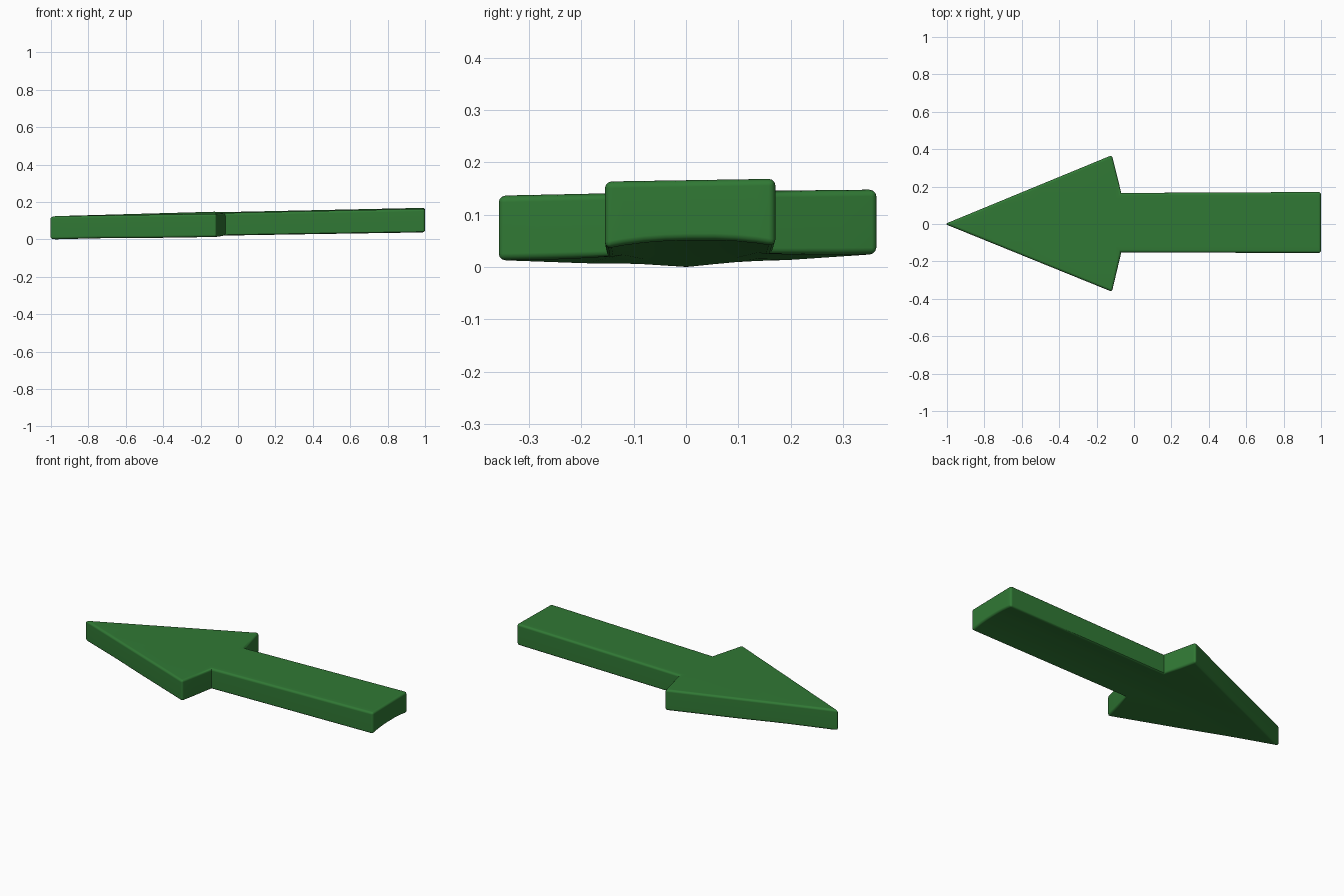
import bpy, bmesh

if "Cube" in bpy.data.objects:
    bpy.data.objects.remove(bpy.data.objects["Cube"])

OUTLINE = [(-1.011, 0), (-0.07, -0.152), (1.0, -0.155), (1.0, 0.17), (-0.07, 0.167)]
OUTLINE = [(-1.011, 0), (-0.118, -0.362), (-0.068, -0.152), (1.0, -0.155),
           (1.0, 0.171), (-0.068, 0.166), (-0.118, 0.368)]
THICK = 0.124

bm = bmesh.new()

# Arrow outline extruded to a slab
base = bm.faces.new([bm.verts.new((x, y, 0)) for x, y in OUTLINE])
ext = bmesh.ops.extrude_face_region(bm, geom=[base])
bmesh.ops.translate(bm, vec=(0, 0, THICK),
                    verts=[g for g in ext["geom"] if isinstance(g, bmesh.types.BMVert)])
bmesh.ops.recalc_face_normals(bm, faces=bm.faces)

# Soft edges, leaving the two inner notch corners crisp
edges = [e for e in bm.edges
         if not all(abs(v.co.x + 0.068) < 1e-4 for v in e.verts)]
bmesh.ops.bevel(bm, geom=edges, offset=0.013, segments=3, profile=0.5, affect='EDGES')


def cut(co, no):
    bmesh.ops.bisect_plane(bm, geom=bm.verts[:] + bm.edges[:] + bm.faces[:],
                           plane_co=co, plane_no=no)


# Lengthwise and cross cuts that carry the hollow underside
for y in (-0.12, -0.08, -0.04, 0.008, 0.056, 0.096, 0.136):
    cut((0, y, 0), (0, 1, 0))
for x in (-0.75, -0.5, -0.1, 0.4):
    cut((x, 0, 0), (1, 0, 0))

# Shallow arch underneath, then the slight tilt of the whole slab
for v in bm.verts:
    x, y, z = v.co
    if z < THICK / 2:
        arch = max(0, 1 - (abs(y - 0.008) / 0.163) ** 2.5)
        fade = min(1, max(0, (x + 0.95) / 0.85))
        v.co.z += 0.014 * arch * fade - 0.005 * max(0, x)
    v.co.z += 0.0195 + 0.0212 * x + 0.016 * y
low = min(v.co.z for v in bm.verts)
for v in bm.verts:
    v.co.z -= low

mesh = bpy.data.meshes.new("arrow")
bm.to_mesh(mesh)
bm.free()
arrow = bpy.data.objects.new("arrow", mesh)
bpy.context.collection.objects.link(arrow)

# Green finish and smooth shading
mat = bpy.data.materials.new("green")
mat.diffuse_color = (0.03, 0.19, 0.035, 1)
mat.use_nodes = True
mat.node_tree.nodes["Principled BSDF"].inputs["Base Color"].default_value = mat.diffuse_color
mesh.materials.append(mat)
bpy.context.view_layer.objects.active = arrow
arrow.select_set(True)
bpy.ops.object.shade_smooth_by_angle(angle=0.6)
weighted = arrow.modifiers.new("weighted_normals", 'WEIGHTED_NORMAL')
weighted.keep_sharp = True
